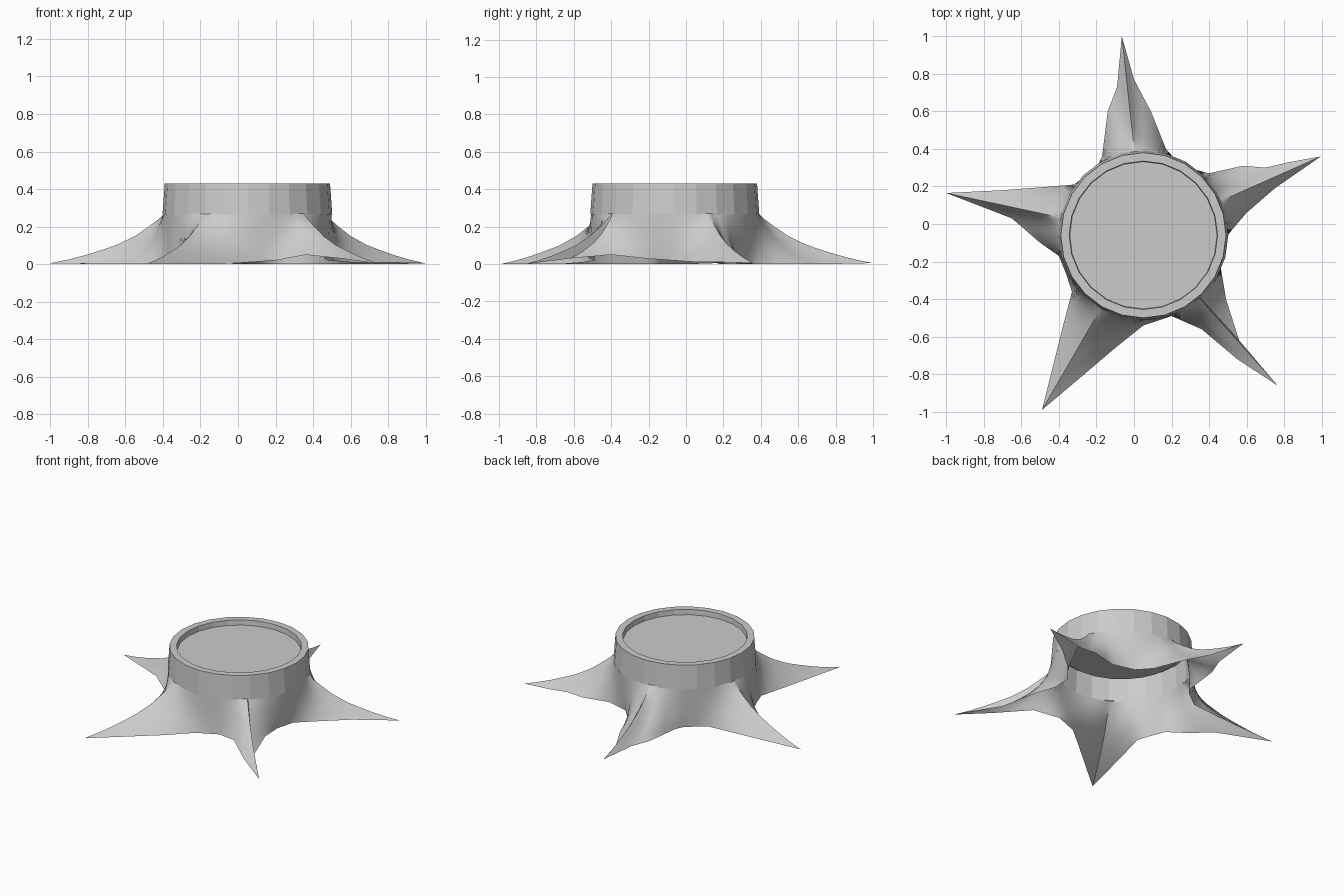
import bpy, bmesh, math

if "Cube" in bpy.data.objects:
    bpy.data.objects.remove(bpy.data.objects["Cube"])

CX, CY = 0.05, -0.06          # stump axis
SHOULDER_Z, TOP_Z, FLOOR_Z = 0.27, 0.43, 0.395

# Ground outline, counter-clockwise from the right-hand root: (x, y, edge height)
outline = [
    (.48, -.08, .02), (.6, .06, .01), (.75, .19, .01), (.995, .36, .005),
    (.83, .33, 0), (.7, .30, 0), (.58, .31, 0), (.4, .27, 0), (.25, .31, 0),
    (.17, .40, 0), (.09, .60, 0), (0, .77, 0), (-.065, 1, .005),
    (-.09, .73, 0), (-.14, .60, 0), (-.17, .36, 0), (-.2, .30, 0),
    (-.32, .21, 0), (-.5, .195, 0), (-.7, .18, 0), (-1, .165, .005),
    (-.65, .03, 0), (-.5, -.1, 0), (-.4, -.17, 0), (-.36, -.27, 0),
    (-.33, -.36, 0), (-.38, -.55, 0), (-.43, -.75, 0), (-.49, -.99, 0),
    (-.3, -.83, 0), (-.1, -.66, 0), (.05, -.54, .01), (.2, -.49, .02),
    (.36, -.56, .05), (.55, -.72, .03), (.765, -.86, 0),
    (.56, -.62, .03), (.49, -.4, .05), (.46, -.22, .03),
]

# Concave root profile: (fraction of reach, fraction of height)
flare = [(.06, .88), (.14, .74), (.26, .55), (.42, .37), (.56, .26),
         (.70, .16), (.85, .07), (1, 0)]


def subdivide(points):
    """Insert a midpoint on every outline segment."""
    result = []
    for a, b in zip(points, points[1:] + points[:1]):
        result += [a, tuple((u + v) / 2 for u, v in zip(a, b))]
    return result


def finish(name, bm, angle):
    bmesh.ops.recalc_face_normals(bm, faces=bm.faces)
    mesh = bpy.data.meshes.new(name)
    bm.to_mesh(mesh)
    bm.free()
    obj = bpy.data.objects.new(name, mesh)
    bpy.context.collection.objects.link(obj)
    bpy.context.view_layer.objects.active = obj
    obj.select_set(True)
    bpy.ops.object.shade_smooth_by_angle(angle=math.radians(angle))
    obj.select_set(False)


def bridge(bm, rings):
    for lo, hi in zip(rings, rings[1:]):
        n = len(lo)
        for i in range(n):
            j = (i + 1) % n
            bm.faces.new((lo[i], lo[j], hi[j], hi[i]))


# Roots: an open flared skirt from the trunk shoulder to the ground outline
bm = bmesh.new()
columns = subdivide(outline)
polar = [(math.atan2(y - CY, x - CX), math.hypot(x - CX, y - CY), z) for x, y, z in columns]
rings = []
for f, h in [(0, 1)] + flare:
    ring = []
    for a, reach, z in polar:
        r = .448 + (reach - .448) * f
        ring.append(bm.verts.new((CX + r * math.cos(a), CY + r * math.sin(a),
                                  z + (SHOULDER_Z - z) * h)))
    rings.append(ring)
bridge(bm, rings)
finish("stump_roots", bm, 40)

# Trunk: faceted wall, rim and recessed cut face
bm = bmesh.new()
sides = 24
rings = []
for r, z in [(.452, SHOULDER_Z - .005), (.44, TOP_Z), (.395, TOP_Z), (.392, FLOOR_Z)]:
    rings.append([bm.verts.new((CX + r * math.cos(2 * math.pi * i / sides),
                                CY + r * math.sin(2 * math.pi * i / sides), z))
                  for i in range(sides)])
bridge(bm, rings)
bm.faces.new(rings[-1])
finish("stump_trunk", bm, 12)
